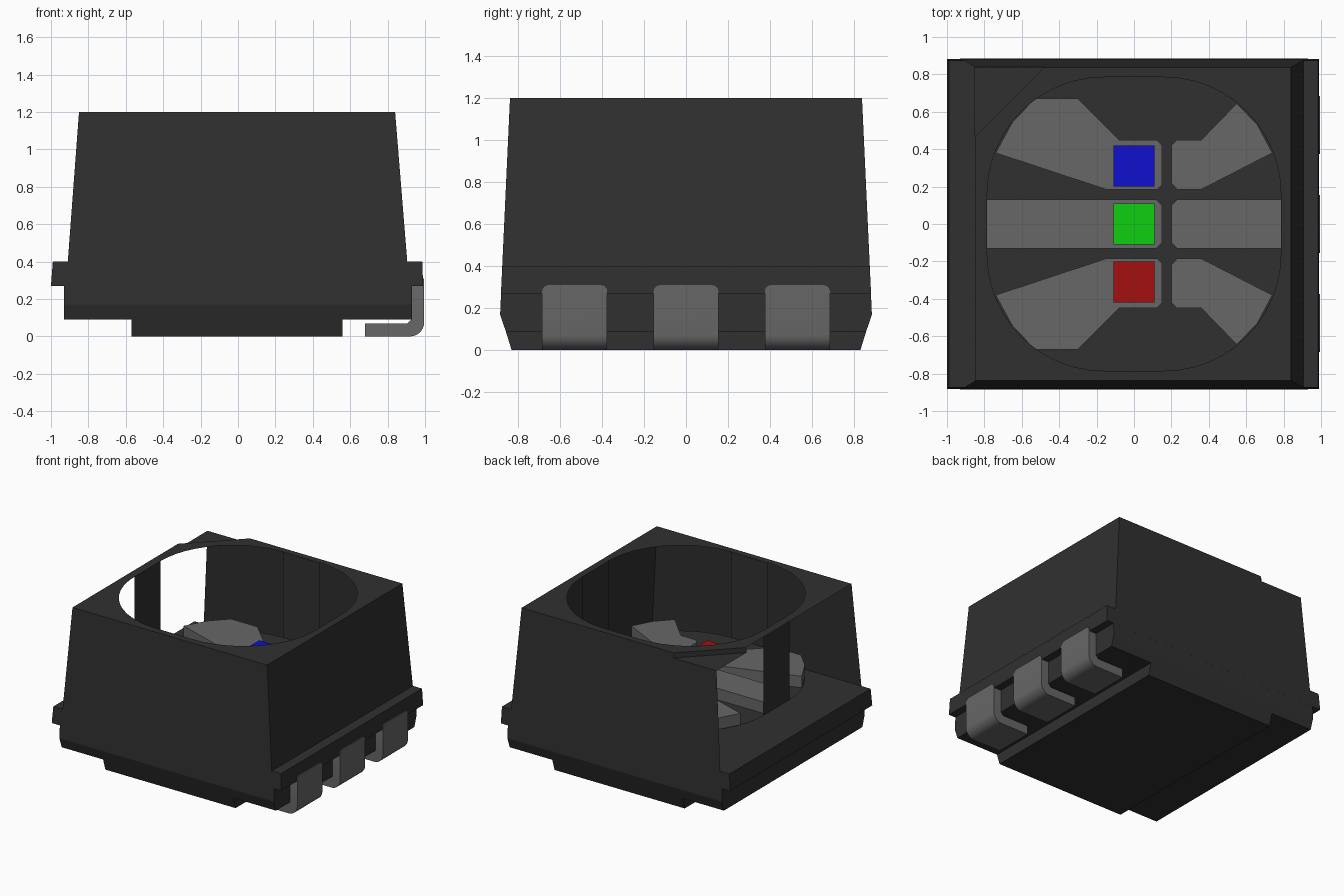
import bpy, bmesh, math

cube = bpy.data.objects.get("Cube")
if cube:
    bpy.data.objects.remove(cube, do_unlink=True)


def material(name, rgb):
    m = bpy.data.materials.new(name)
    m.use_nodes = True
    m.diffuse_color = (*rgb, 1)
    m.node_tree.nodes["Principled BSDF"].inputs["Base Color"].default_value = (*rgb, 1)
    return m


BLACK = material("black plastic", (0.03, 0.03, 0.03))
METAL = material("grey metal", (0.135, 0.135, 0.135))
BLUE = material("blue chip", (0.005, 0.005, 0.62))
GREEN = material("green chip", (0.005, 0.62, 0.005))
RED = material("red chip", (0.37, 0.005, 0.005))


def finish(name, bm, mat):
    bmesh.ops.recalc_face_normals(bm, faces=bm.faces)
    mesh = bpy.data.meshes.new(name)
    bm.to_mesh(mesh)
    bm.free()
    mesh.materials.append(mat)
    ob = bpy.data.objects.new(name, mesh)
    bpy.context.collection.objects.link(ob)
    return ob


def loft(bm, rings):
    """Close a solid through rings of points with equal counts."""
    loops = [[bm.verts.new(p) for p in ring] for ring in rings]
    n = len(loops[0])
    for a, b in zip(loops, loops[1:]):
        for i in range(n):
            bm.faces.new((a[i], a[(i + 1) % n], b[(i + 1) % n], b[i]))
    bm.faces.new(loops[0][::-1])
    bm.faces.new(loops[-1])


def block(name, levels, mat=BLACK):
    """Stack of rectangles: z, left x, right x, half depth."""
    bm = bmesh.new()
    loft(bm, [[(x0, -y, z), (x1, -y, z), (x1, y, z), (x0, y, z)]
              for z, x0, x1, y in levels])
    return finish(name, bm, mat)


def plate(name, outline, z0, z1, mat):
    bm = bmesh.new()
    loft(bm, [[(x, y, z) for x, y in outline] for z in (z0, z1)])
    return finish(name, bm, mat)


# Base, foot and side flange
block("foot", [(0, -0.57, 0.56, 0.83), (0.09, -0.57, 0.56, 0.858)])
block("base", [(0.09, -0.93, 0.93, 0.858), (0.17, -0.93, 0.93, 0.885),
               (0.4, -0.93, 0.93, 0.875)])
block("flange", [(0.27, -1, 0.99, 0.881), (0.4, -0.99, 0.985, 0.875)])

# Tapered housing with a round-cornered cavity and a corner mark
FLOOR, HALF, FLAT = 0.53, 0.785, 0.16
housing = block("housing", [(0.4, -0.91, 0.905, 0.875), (1.2, -0.85, 0.84, 0.838)])
cavity = []
for k, (sx, sy) in enumerate([(1, 1), (-1, 1), (-1, -1), (1, -1)]):
    for i in range(13):
        a = math.pi / 2 * (k + i / 12)
        cavity.append((sx * FLAT + (HALF - FLAT) * math.cos(a),
                       sy * FLAT + (HALF - FLAT) * math.sin(a)))
cutters = [plate("cavity_cutter", cavity, FLOOR, 1.5, BLACK),
           plate("corner_cutter", [(-1.32, 0), (0, 1.32), (-1.32, 1.32)], 1.16, 1.5, BLACK)]
for c in cutters:
    c.hide_render = True
    mod = housing.modifiers.new("cut", "BOOLEAN")
    mod.operation, mod.solver, mod.object = "DIFFERENCE", "EXACT", c
deps = bpy.context.evaluated_depsgraph_get()
cut_mesh = bpy.data.meshes.new_from_object(housing.evaluated_get(deps))
housing.modifiers.clear()
housing.data = cut_mesh
for c in cutters:
    bpy.data.objects.remove(c, do_unlink=True)


# Open left side, open cavity corners and no hidden underside
def is_open(f):
    n, c = f.normal, f.calc_center_median()
    side = n.x < -0.9 and c.x < -0.8
    corner = (abs(n.z) < 0.01 and min(abs(c.x), abs(c.y)) > FLAT
              and n.x * c.x + n.y * c.y < 0)
    return side or corner or n.z < -0.9


bm = bmesh.new()
bm.from_mesh(cut_mesh)
bm.normal_update()
bmesh.ops.delete(bm, geom=[f for f in bm.faces if is_open(f)], context="FACES")
bm.to_mesh(cut_mesh)
bm.free()

# Lead frame plates on the cavity floor
wide_left = [(-0.74, 0.38), (-0.65, 0.545), (-0.53, 0.67), (-0.3, 0.67), (-0.08, 0.45),
             (0.12, 0.45), (0.15, 0.42), (0.15, 0.21), (0.125, 0.185), (-0.15, 0.185)]
wide_right = [(0.2, 0.42), (0.23, 0.45), (0.36, 0.45), (0.55, 0.645), (0.66, 0.53),
              (0.74, 0.38), (0.36, 0.185), (0.23, 0.185), (0.2, 0.22)]
mid_left = [(-HALF, 0.13), (0.12, 0.13), (0.15, 0.1),
            (0.15, -0.1), (0.12, -0.13), (-HALF, -0.13)]
mid_right = [(HALF, 0.13), (0.23, 0.13), (0.2, 0.1),
             (0.2, -0.1), (0.23, -0.13), (HALF, -0.13)]
TOP = 0.62
for side, wide, mid in (("left", wide_left, mid_left), ("right", wide_right, mid_right)):
    for row, s in (("back", 1), ("front", -1)):
        plate(f"lead_{row}_{side}", [(x, s * y) for x, y in wide], FLOOR, TOP, METAL)
    plate(f"lead_middle_{side}", mid, FLOOR, TOP, METAL)

# Light chips
for name, y, mat in (("blue_chip", 0.31, BLUE), ("green_chip", 0, GREEN),
                     ("red_chip", -0.31, RED)):
    r = 0.11
    plate(name, [(-r, y - r), (r, y - r), (r, y + r), (-r, y + r)], TOP, 0.66, mat)

# Bent pins under the flange
R = 0.075
bend = [(0.92 + R * math.sin(a), R - R * math.cos(a))
        for a in (math.pi / 2 * i / 8 for i in range(9))]
profile = [(0.68, 0)] + bend + [(0.995, 0.31), (0.925, 0.31), (0.925, 0.09),
                                (0.905, 0.07), (0.68, 0.07)]
for name, y in (("front", -0.53), ("middle", 0), ("back", 0.53)):
    bm = bmesh.new()
    loft(bm, [[(x, y + d, z) for x, z in profile] for d in (-0.155, 0.155)])
    corners = [e for e in bm.edges if min(v.co.z for v in e.verts) > 0.3
               and abs(e.verts[0].co.y - e.verts[1].co.y) < 0.01]
    bmesh.ops.bevel(bm, geom=corners, offset=0.03, segments=3, profile=0.5,
                    affect="EDGES")
    pin = finish(f"pin_{name}", bm, METAL)
    bpy.ops.object.select_all(action="DESELECT")
    pin.select_set(True)
    bpy.context.view_layer.objects.active = pin
    bpy.ops.object.shade_smooth_by_angle(angle=math.radians(30))
